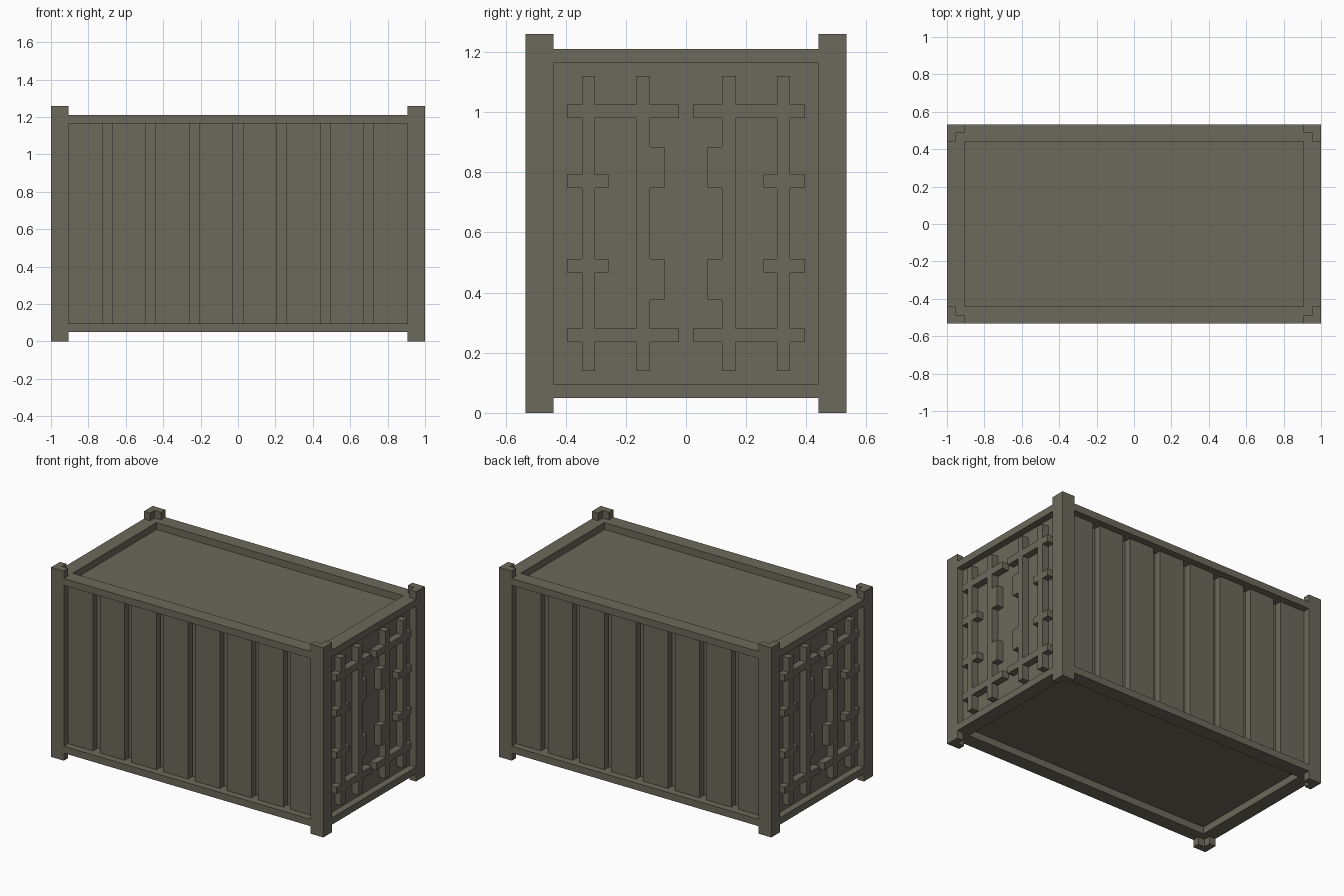
import bpy
import bmesh

cube = bpy.data.objects.get("Cube")
if cube:
    bpy.data.objects.remove(cube, do_unlink=True)

paint = bpy.data.materials.new("olive_grey_paint")
paint.use_nodes = True
COLOUR = (0.15, 0.139, 0.104, 1)
paint.diffuse_color = COLOUR
paint.node_tree.nodes["Principled BSDF"].inputs["Base Color"].default_value = COLOUR

# Overall half sizes, frame width and sheet thickness
X, Y, H = 1.0, 0.533, 1.26
W, T = 0.093, 0.046
LOW, HIGH = 0.05, H - 0.05          # outer faces of the rails
FLOOR, ROOF = LOW + T, HIGH - T     # inner faces of the rails


def box(bm, xs, ys, zs):
    """Add an axis-aligned box from three (min, max) ranges."""
    r = bmesh.ops.create_cube(bm, size=1)
    for v in r["verts"]:
        v.co = [(a + b) / 2 + c * (b - a) for (a, b), c in zip((xs, ys, zs), v.co)]


def finish(bm, name, mirror=(False, False, False)):
    """Turn a bmesh into an object, mirrored about the chosen axes."""
    bmesh.ops.recalc_face_normals(bm, faces=bm.faces)
    mesh = bpy.data.meshes.new(name)
    bm.to_mesh(mesh)
    bm.free()
    mesh.materials.append(paint)
    obj = bpy.data.objects.new(name, mesh)
    bpy.context.collection.objects.link(obj)
    if any(mirror):
        mod = obj.modifiers.new("mirror", "MIRROR")
        mod.use_axis = mirror
        mod.use_clip = False
        mod.use_mirror_merge = False
    return obj


# Inner body: floor, roof and end walls
bm = bmesh.new()
box(bm, (-X + T, X - T), (-Y + 2 * T, Y - 2 * T), (FLOOR, ROOF))
finish(bm, "body")

# Corner posts with an L-shaped section
bm = bmesh.new()
section = [(X, Y), (X - W, Y), (X - W, Y - T), (X - T, Y - T), (X - T, Y - W), (X, Y - W)]
face = bm.faces.new([bm.verts.new((x, y, 0)) for x, y in section])
ext = bmesh.ops.extrude_face_region(bm, geom=[face])
bmesh.ops.translate(bm, vec=(0, 0, H),
                    verts=[v for v in ext["geom"] if isinstance(v, bmesh.types.BMVert)])
finish(bm, "corner_posts", (True, True, False))

# Top and bottom rails, with fillers inside the posts
for name, zs in (("bottom_rails", (LOW, FLOOR)), ("top_rails", (ROOF, HIGH))):
    bm = bmesh.new()
    box(bm, (0, X - W), (Y - W, Y), zs)
    box(bm, (X - W, X), (0, Y - W), zs)
    box(bm, (X - W, X - T), (Y - W, Y - T), zs)
    finish(bm, name, (True, True, False))

# Side wall panels separated by grooves
PANELS, GROOVE = 8, 0.052
width = (2 * (X - W) - (PANELS - 1) * GROOVE) / PANELS
bm = bmesh.new()
for i in range(PANELS):
    x = -X + W + i * (width + GROOVE)
    box(bm, (x, x + width), (Y - 2 * T, Y - T), (FLOOR, ROOF))
finish(bm, "side_panels", (False, True, False))

# Door bars on both ends, one door leaf mirrored four ways
depth = (X - T, X)
bm = bmesh.new()
for y in (0.12, 0.302):                      # upright lock rods
    box(bm, depth, (y, y + 0.044), (0.14, 1.12))
for z in (0.235, 0.98):                      # long cross bars
    box(bm, depth, (0.024, 0.395), (z, z + 0.045))
for z in (0.467, 0.747):                     # short cross bars
    box(bm, depth, (0.257, 0.395), (z, z + 0.045))
for z in (0.375, 0.747):                     # lock plates
    box(bm, depth, (0.072, 0.12), (z, z + 0.137))
finish(bm, "door_bars", (True, True, False))
